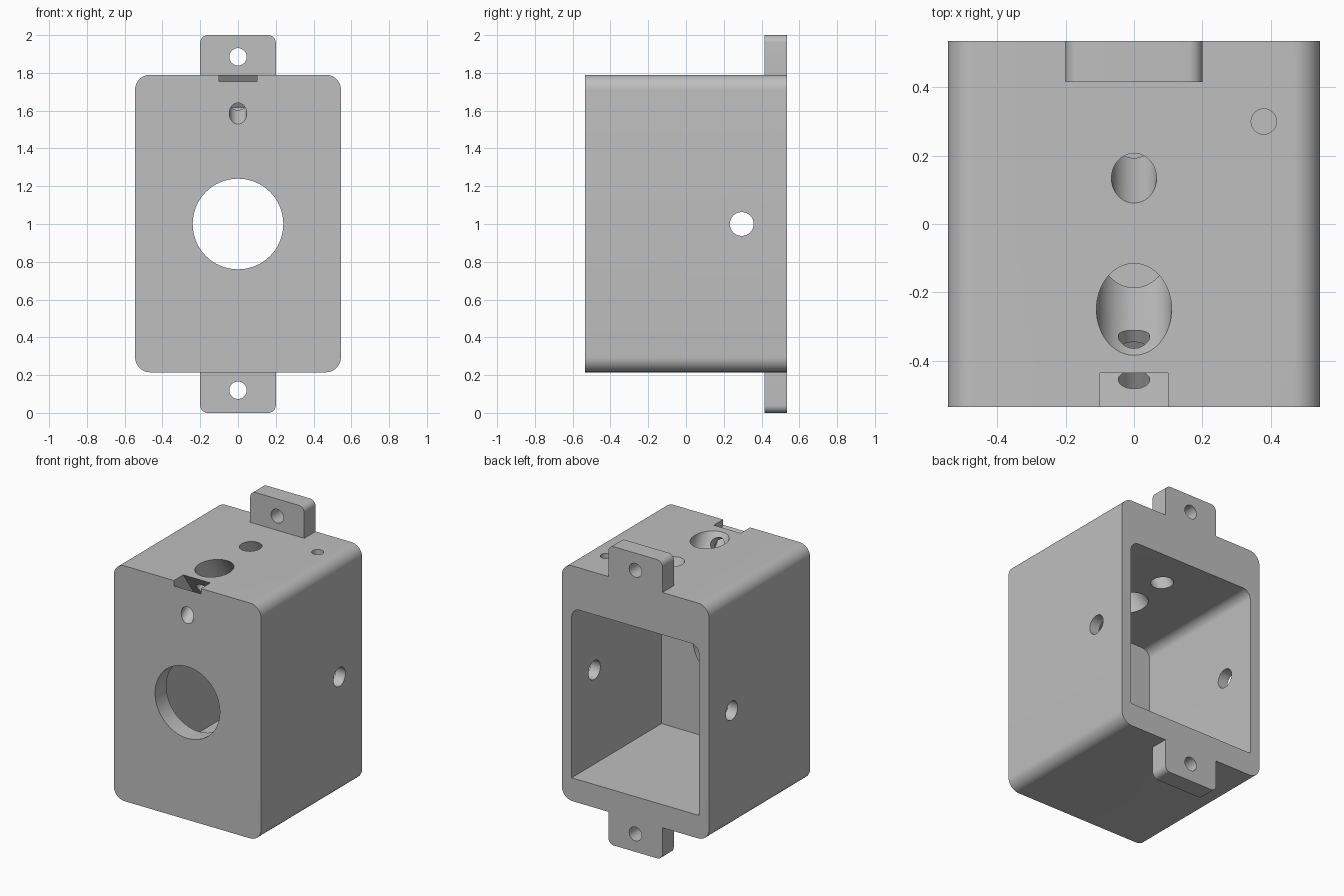
import bpy, bmesh, math
from mathutils import Matrix, Vector

if "Cube" in bpy.data.objects:
    bpy.data.objects.remove(bpy.data.objects["Cube"])

# Single plain grey
grey = bpy.data.materials.new("plain_grey")
grey.use_nodes = True
colour = (0.52, 0.52, 0.52, 1)
grey.diffuse_color = colour
grey.node_tree.nodes["Principled BSDF"].inputs["Base Color"].default_value = colour


def finish(name, bm):
    bmesh.ops.recalc_face_normals(bm, faces=bm.faces)
    mesh = bpy.data.meshes.new(name)
    bm.to_mesh(mesh)
    bm.free()
    mesh.materials.append(grey)
    ob = bpy.data.objects.new(name, mesh)
    bpy.context.collection.objects.link(ob)
    return ob


def block(name, half_x, y0, y1, z0, z1, r_top, r_bottom):
    """Rounded rectangle in x-z, extruded along y."""
    bm = bmesh.new()
    pts = []
    for k, (sx, z, sz, r) in enumerate([(1, z1, -1, r_top), (-1, z1, -1, r_top),
                                        (-1, z0, 1, r_bottom), (1, z0, 1, r_bottom)]):
        centre = Vector((sx * (half_x - r), y0, z + sz * r))
        steps = 12 if r else 0
        for i in range(steps + 1):
            a = math.pi / 2 * (k + i / max(steps, 1))
            pts.append(centre + Vector((math.cos(a), 0, math.sin(a))) * r)
    face = bm.faces.new([bm.verts.new(p) for p in pts])
    new = bmesh.ops.extrude_face_region(bm, geom=[face])["geom"]
    bmesh.ops.translate(bm, vec=(0, y1 - y0, 0),
                        verts=[v for v in new if isinstance(v, bmesh.types.BMVert)])
    return finish(name, bm)


def rod(name, start, direction, before, after, radius):
    """Cylinder along a direction, measured from a start point."""
    bm = bmesh.new()
    d = Vector(direction).normalized()
    mid = Vector(start) + d * (after - before) / 2
    turn = d.to_track_quat('Z', 'Y').to_matrix().to_4x4()
    bmesh.ops.create_cone(bm, cap_ends=True, segments=64, radius1=radius, radius2=radius,
                          depth=before + after, matrix=Matrix.Translation(mid) @ turn)
    return finish(name, bm)


def combine(target, tool, operation):
    mod = target.modifiers.new(tool.name, 'BOOLEAN')
    mod.operation, mod.solver, mod.object = operation, 'EXACT', tool
    bpy.context.view_layer.objects.active = target
    bpy.ops.object.modifier_apply(modifier=mod.name)
    bpy.data.objects.remove(tool)


# Housing with a mounting tab above and below
HX, BACK, BOTTOM, TOP = 0.545, 0.535, 0.215, 1.79
body = block("housing", HX, -BACK, BACK, BOTTOM, TOP, 0.08, 0.08)
combine(body, block("top_tab", 0.2, 0.415, BACK, 1.65, 2.0, 0.04, 0), 'UNION')
combine(body, block("bottom_tab", 0.2, 0.415, BACK, 0, 0.3, 0, 0.04), 'UNION')

# Cavity open to the back
cutters = [block("cavity", 0.472, -0.415, 0.7, 0.37, 1.507, 0.06, 0)]

# Straight holes: front window, tab screws, side pins and a small top hole
cutters.append(rod("front_window", (0, -BACK, 1.0), (0, 1, 0), 0.1, 0.3, 0.24))
for z in (0.12, 1.885):
    cutters.append(rod("tab_hole", (0, 0.475, z), (0, 1, 0), 0.2, 0.2, 0.046))
cutters.append(rod("side_hole", (0, 0.295, 1.0), (1, 0, 0), 0.8, 0.8, 0.063))
cutters.append(rod("top_pin_hole", (0.38, 0.3, TOP), (0, 0, -1), 0.1, 0.4, 0.037))

# Slanted holes through the thick top
tilt = math.radians(35)
slant = math.radians(25)
c, s = math.cos(tilt), math.sin(tilt)
cutters.append(rod("wide_slanted_hole", (0, -0.25, TOP), (0, s, -c), 0.2, 0.48, 0.11))
cutters.append(rod("narrow_slanted_hole", (0, 0.134, TOP),
                   (0, math.sin(slant), -math.cos(slant)), 0.2, 0.42, 0.066))

# Clamp screw hole rising from the front, crossed by a nut slot
front = Vector((0, -BACK, 1.585))
axis, across = Vector((0, c, s)), Vector((0, -s, c))
cutters.append(rod("clamp_screw_hole", front, axis, 0.1, 0.34, 0.046))
bm = bmesh.new()
bmesh.ops.create_cube(bm, size=1)
frame = Matrix((Vector((1, 0, 0)), axis, across)).transposed().to_4x4()
centre = front + axis * 0.148 + across * 0.1
bmesh.ops.transform(bm, verts=bm.verts, matrix=Matrix.Translation(centre) @ frame
                    @ Matrix.Diagonal((0.2, 0.102, 0.4, 1)))
cutters.append(finish("nut_slot", bm))

for cutter in cutters:
    combine(body, cutter, 'DIFFERENCE')

bpy.ops.object.select_all(action='DESELECT')
body.select_set(True)
bpy.context.view_layer.objects.active = body
bpy.ops.object.shade_smooth_by_angle(angle=math.radians(30))
